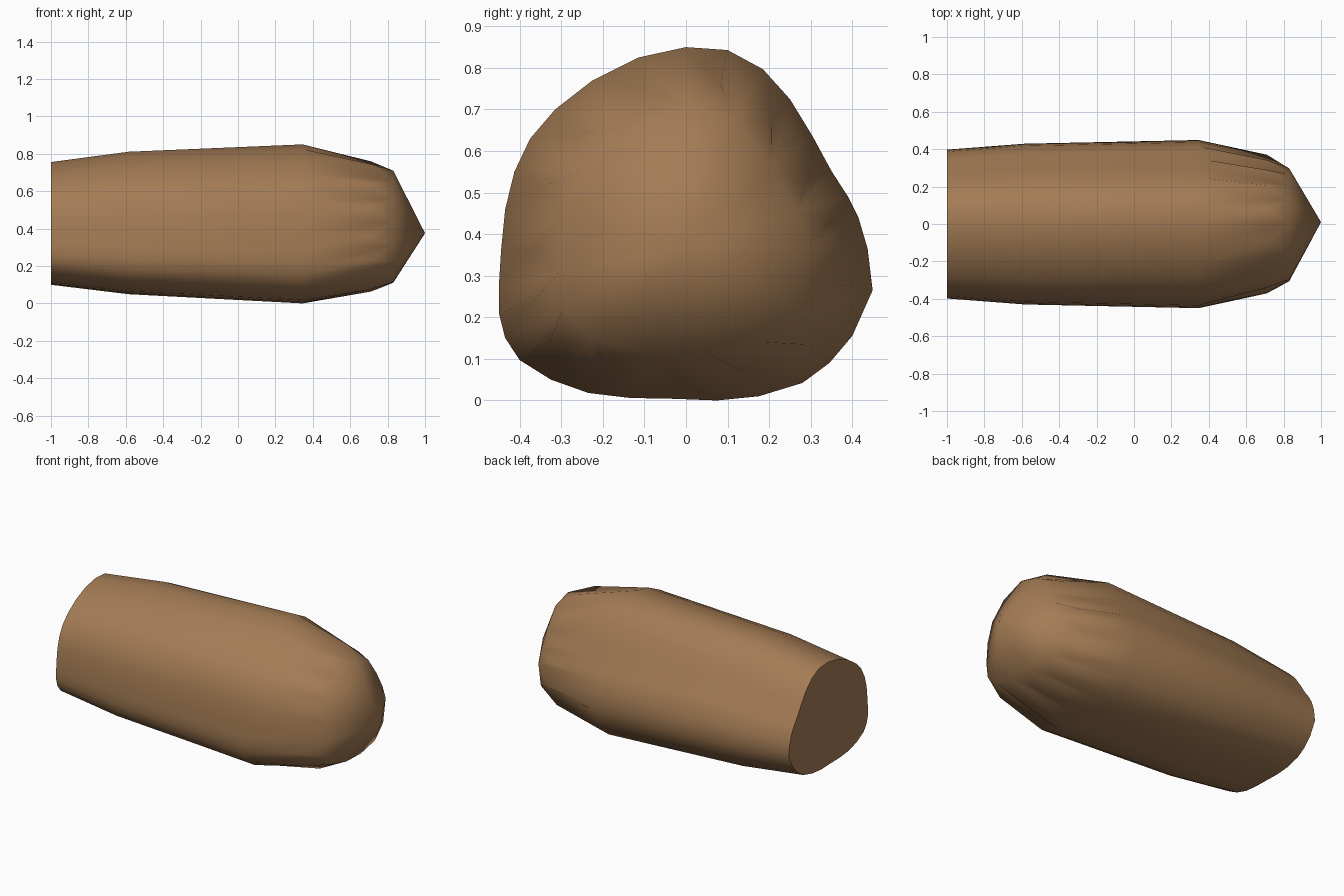
import bpy, bmesh, math

if "Cube" in bpy.data.objects:
    bpy.data.objects.remove(bpy.data.objects["Cube"])

# Widest cross-section as (y, z), clockwise from the top
PROFILE = [
    (0, .85), (.10, .843), (.185, .797), (.25, .725), (.305, .635), (.35, .552),
    (.39, .49), (.415, .44), (.437, .365), (.449, .265), (.40, .155), (.345, .09),
    (.28, .042), (.175, .01), (.075, .0), (-.03, .004), (-.135, .006), (-.235, .018),
    (-.325, .05), (-.40, .097), (-.435, .15), (-.45, .21), (-.45, .28), (-.445, .36),
    (-.435, .46), (-.413, .55), (-.375, .63), (-.315, .70), (-.225, .77), (-.115, .825)]
N = len(PROFILE)
MID_Z = .425

bm = bmesh.new()


def vert(i, x, sy, sz, cz):
    """Profile point i, scaled about the axis at height cz."""
    y, z = PROFILE[i]
    return bm.verts.new((x, y * sy, cz + (z - MID_Z) * sz))


# Body: three full rings, flat butt end
rings = [[vert(i, *r) for i in range(N)] for r in (
    (-1, .885, .772, .4275), (-.585, .956, .896, .43), (.345, 1, 1, .425))]
for a, b in zip(rings, rings[1:]):
    for i in range(N):
        j = (i + 1) % N
        bm.faces.new((a[i], b[i], b[j], a[j]))
bm.faces.new(rings[0])

# Nose: odd points stop early, even points run to the shoulder, then a point
shoulder = [vert(i, .71, .825, .83, .4125) if i % 2 else vert(i, .83, .68, .705, .41)
            for i in range(N)]
tip = bm.verts.new((1, .01, .375))
outer = rings[-1]
for i in range(N):
    j = (i + 1) % N
    bm.faces.new((outer[i], shoulder[i], shoulder[j], outer[j]))
for i in range(0, N, 2):
    a, m, b = shoulder[i], shoulder[i + 1], shoulder[(i + 2) % N]
    bm.faces.new((a, b, m))
    bm.faces.new((a, tip, b))

bmesh.ops.recalc_face_normals(bm, faces=bm.faces)
mesh = bpy.data.meshes.new("pointed_log")
bm.to_mesh(mesh)
bm.free()
log = bpy.data.objects.new("pointed_log", mesh)
bpy.context.collection.objects.link(log)

# Brown surface
wood = bpy.data.materials.new("brown")
wood.diffuse_color = (.37, .20, .09, 1)
wood.use_nodes = True
wood.node_tree.nodes["Principled BSDF"].inputs["Base Color"].default_value = wood.diffuse_color
mesh.materials.append(wood)

# Smooth sides, crisp butt edge
bpy.context.view_layer.objects.active = log
log.select_set(True)
bpy.ops.object.shade_smooth_by_angle(angle=math.radians(60))
